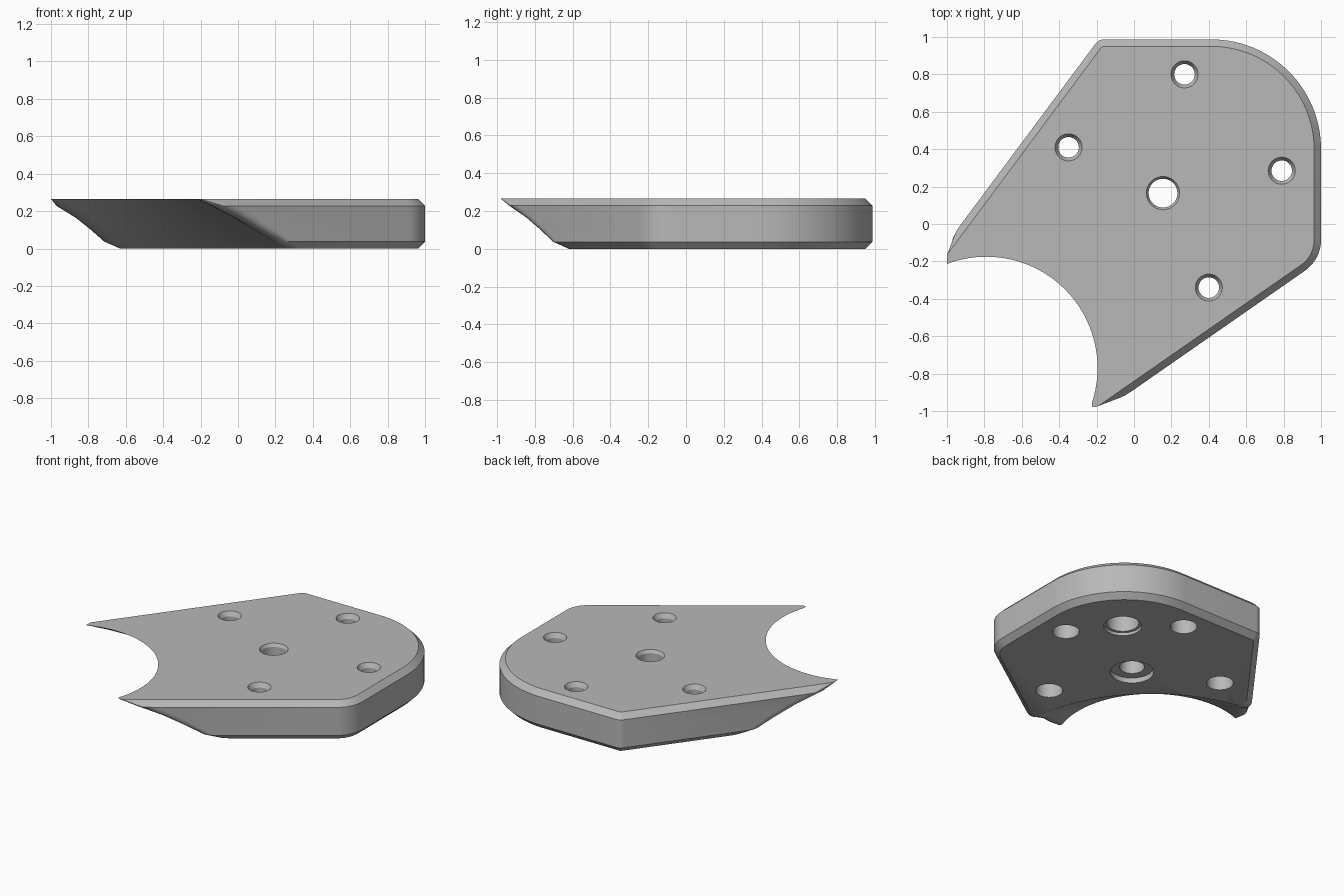
import bpy, bmesh, math
from mathutils import Vector

if "Cube" in bpy.data.objects:
    bpy.data.objects.remove(bpy.data.objects["Cube"])

THICK, CHAMFER = 0.265, 0.037
BITE = Vector((-0.79, -0.77))          # axis of the conical bite
BITE_R, BITE_SLOPE = 0.595, math.tan(math.radians(60))

# Straight sides, counter-clockwise: outward normal and distance from origin
SIDES = [(Vector((0.571, -0.821)).normalized(), 0.727),
         (Vector((1, 0)), 1.0),
         (Vector((0, 1)), 0.987),
         (Vector((-0.802, 0.597)).normalized(), 0.741)]
CORNERS = [(0.2, 8), (0.587, 32), (0.06, 6)]   # radius, segments

# Layers of the plate: height, inset, softening of the bite's corners
LAYERS = [(0, CHAMFER, 0.11), (CHAMFER, 0, 0.12), (0.1, 0, 0.15),
          (0.165, 0, 0.18), (THICK - CHAMFER, 0, 0.2), (THICK, CHAMFER, 0.09)]


def polar(a):
    return Vector((math.cos(a), math.sin(a)))


def meet(n1, d1, n2, d2):
    """Crossing point of two lines given by normal and distance."""
    det = n1.x * n2.y - n1.y * n2.x
    return Vector(((d1 * n2.y - d2 * n1.y) / det, (n1.x * d2 - n2.x * d1) / det))


def tip(side, sign, inset, r):
    """Where a side runs into the bite, and the side's direction."""
    n, d = side
    along = Vector((-n.y, n.x))
    h = d - inset - n.dot(BITE)
    return BITE + n * h + along * sign * math.sqrt(r * r - h * h), along


def soften(a, corner, b, steps=8):
    return [a * (1 - t) ** 2 + corner * 2 * t * (1 - t) + b * t * t
            for t in (i / steps for i in range(steps + 1))]


def section(z, inset, soft):
    r = BITE_R + (THICK - z) * BITE_SLOPE
    p0, along0 = tip(SIDES[0], 1, inset, r)
    p1, along1 = tip(SIDES[-1], -1, inset, r)
    a0 = math.atan2(*(p0 - BITE).yx) + soft / r
    a1 = math.atan2(*(p1 - BITE).yx) - soft / r
    pts = soften(BITE + polar(a0) * r, p0, p0 + along0 * soft)
    for (s, t, (rad, seg)) in zip(SIDES, SIDES[1:], CORNERS):
        c = meet(s[0], s[1] - rad, t[0], t[1] - rad)
        b0, b1 = math.atan2(s[0].y, s[0].x), math.atan2(t[0].y, t[0].x)
        pts += [c + polar(b0 + (b1 - b0) * i / seg) * (rad - inset)
                for i in range(seg + 1)]
    pts += soften(p1 - along1 * soft, p1, BITE + polar(a1) * r)
    pts += [BITE + polar(a1 + (a0 - a1) * i / 40) * r for i in range(1, 40)]
    # The two points of the bite are blunted flat
    return [(max(p.x, -1), max(p.y, -0.987), z) for p in pts]


def skin(bm, rings):
    """Close a stack of equal rings into a solid."""
    rings = [[bm.verts.new(p) for p in ring] for ring in rings]
    for low, high in zip(rings, rings[1:]):
        for i in range(len(low)):
            bm.faces.new((low[i - 1], low[i], high[i], high[i - 1]))
    bm.faces.new(rings[0][::-1])
    bm.faces.new(rings[-1])


def make(name, bm):
    bmesh.ops.recalc_face_normals(bm, faces=bm.faces)
    mesh = bpy.data.meshes.new(name)
    bm.to_mesh(mesh)
    bm.free()
    obj = bpy.data.objects.new(name, mesh)
    bpy.context.collection.objects.link(obj)
    return obj


# Plate body
bm = bmesh.new()
skin(bm, [section(*layer) for layer in LAYERS])
plate = make("mounting_plate", bm)

# Holes: turned profiles of radius and height
SCREW = [(0.083, -0.1), (0.083, 0.13), (0.055, 0.13), (0.055, 0.235), (0.09, 0.295)]
CENTRE = [(0.135, -0.1), (0.135, 0.035), (0.077, 0.035), (0.077, 0.245), (0.107, 0.295)]
BLIND = [(0.118, -0.1), (0.118, 0.02), (0.1, 0.02), (0.1, 0.18)]
HOLES = [(0.27, 0.8, SCREW), (0.79, 0.285, SCREW), (-0.35, 0.41, SCREW),
         (0.4, -0.34, SCREW), (0.155, 0.165, CENTRE), (0.565, 0.565, BLIND)]
bm = bmesh.new()
for x, y, profile in HOLES:
    skin(bm, [[(x + r * math.cos(a), y + r * math.sin(a), z)
               for a in (math.tau * i / 40 for i in range(40))]
              for r, z in profile])
cutter = make("hole_cutter", bm)
cutter.hide_render = True

# Grey finish
grey = bpy.data.materials.new("plain grey")
grey.use_nodes = True
grey.diffuse_color = (0.48, 0.48, 0.48, 1)
grey.node_tree.nodes["Principled BSDF"].inputs["Base Color"].default_value = grey.diffuse_color
for obj in (plate, cutter):
    obj.data.materials.append(grey)

# Drill the plate, then smooth the curved walls
drill = plate.modifiers.new("drill", "BOOLEAN")
drill.object = cutter
drill.operation = "DIFFERENCE"
drill.solver = "EXACT"
bpy.ops.object.select_all(action="DESELECT")
plate.select_set(True)
bpy.context.view_layer.objects.active = plate
bpy.ops.object.modifier_apply(modifier=drill.name)
bpy.data.objects.remove(cutter)
bpy.ops.object.shade_smooth_by_angle(angle=math.radians(30))
